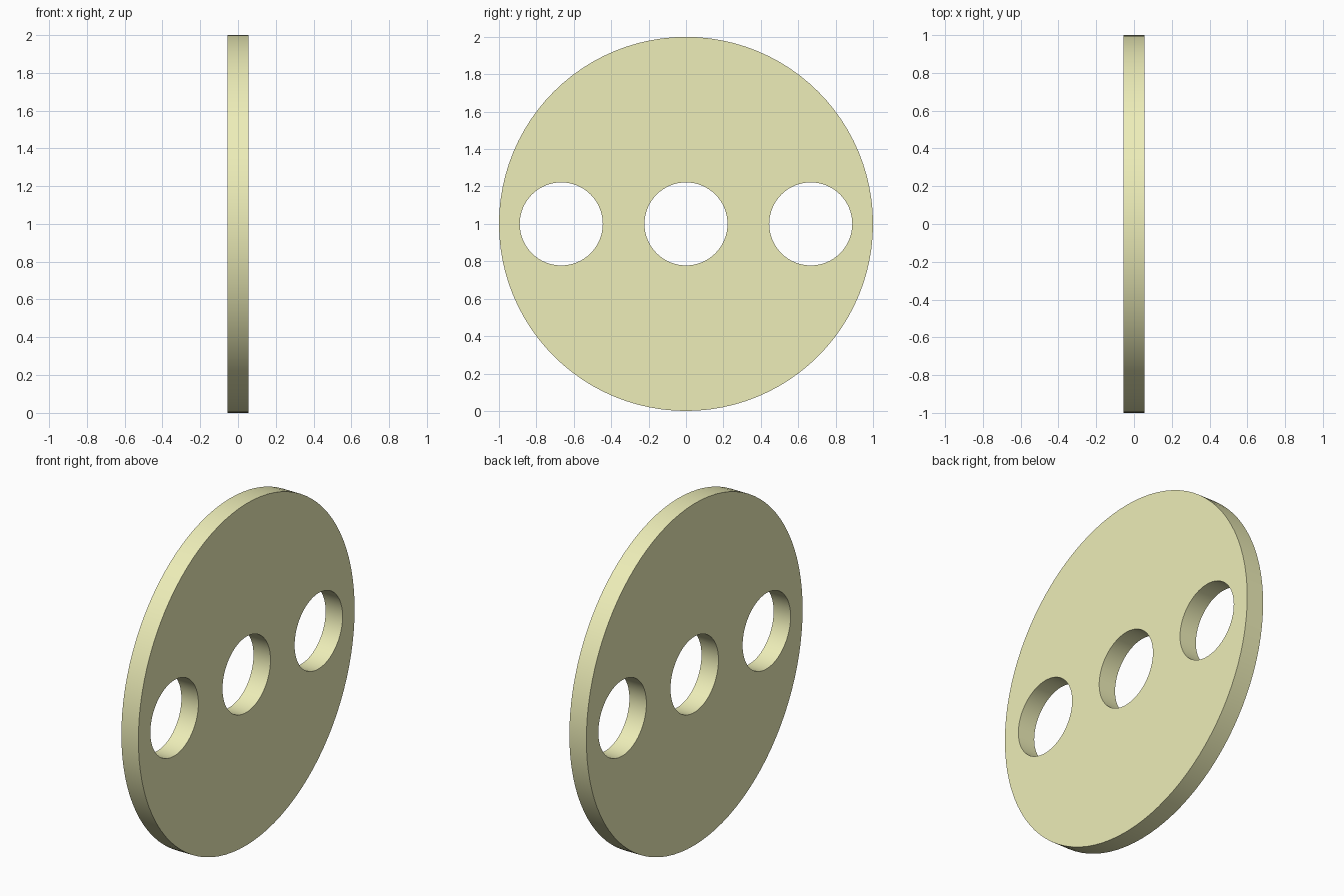
import bpy
import math

if "Cube" in bpy.data.objects:
    bpy.data.objects.remove(bpy.data.objects["Cube"])

THICK = 0.11
HOLE_R = 0.222
SPACING = 0.667


def x_cylinder(name, radius, depth, y, sides):
    # cylinder lying along x, centred at height 1
    bpy.ops.mesh.primitive_cylinder_add(vertices=sides, radius=radius, depth=depth,
                                        location=(0, y, 1), rotation=(0, math.pi / 2, 0))
    obj = bpy.context.object
    obj.name = name
    return obj


# Round plate
disc = x_cylinder("disc_plate", 1.0, THICK, 0, 96)

# Three round holes in a row
for i in (-1, 0, 1):
    cutter = x_cylinder("hole_cutter", HOLE_R, THICK * 4, i * SPACING, 64)
    cutter.hide_render = True
    mod = disc.modifiers.new("hole", 'BOOLEAN')
    mod.operation = 'DIFFERENCE'
    mod.solver = 'EXACT'
    mod.object = cutter
    bpy.context.view_layer.objects.active = disc
    bpy.ops.object.modifier_apply(modifier=mod.name)
    bpy.data.objects.remove(cutter, do_unlink=True)

# Smooth rims with crisp edges
bpy.ops.object.select_all(action='DESELECT')
disc.select_set(True)
bpy.context.view_layer.objects.active = disc
bpy.ops.object.shade_smooth_by_angle(angle=math.radians(30))

# Pale yellow finish
mat = bpy.data.materials.new("pale_yellow")
mat.diffuse_color = (0.85, 0.85, 0.48, 1)
mat.use_nodes = True
mat.node_tree.nodes["Principled BSDF"].inputs["Base Color"].default_value = mat.diffuse_color
disc.data.materials.clear()
disc.data.materials.append(mat)
